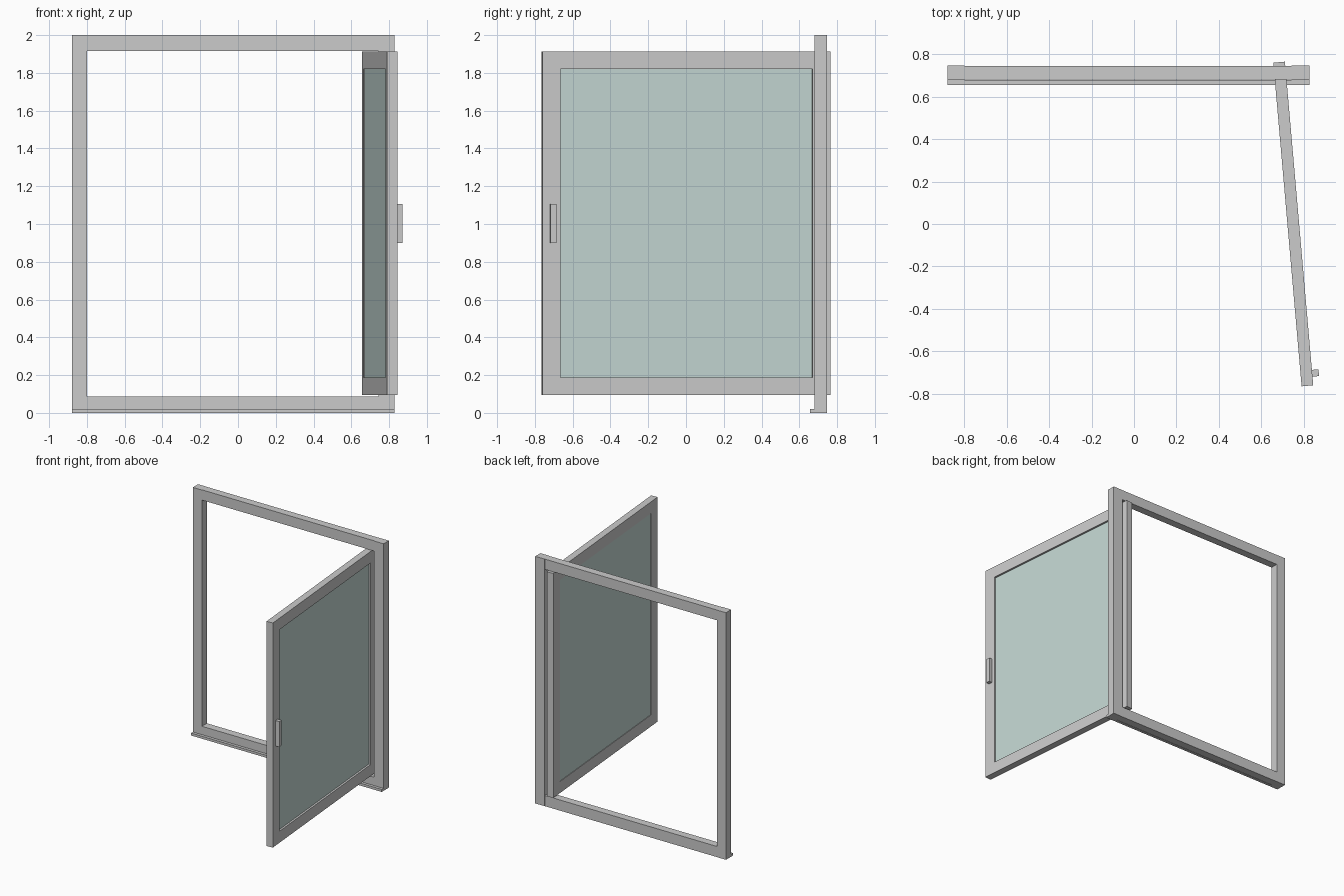
import bpy, bmesh, math
from mathutils import Matrix, Vector

if "Cube" in bpy.data.objects:
    bpy.data.objects.remove(bpy.data.objects["Cube"])


def box(name, x, y, z, parent_matrix=None, mat=None):
    """Box from (min, max) ranges, optionally placed in a rotated local frame."""
    bm = bmesh.new()
    size = [r[1] - r[0] for r in (x, y, z)]
    mid = Vector([(r[0] + r[1]) / 2 for r in (x, y, z)])
    bmesh.ops.create_cube(bm, size=1, matrix=Matrix.Translation(mid) @ Matrix.Diagonal((*size, 1)))
    me = bpy.data.meshes.new(name)
    bm.to_mesh(me)
    bm.free()
    ob = bpy.data.objects.new(name, me)
    bpy.context.collection.objects.link(ob)
    if parent_matrix:
        ob.matrix_world = parent_matrix
    if mat:
        me.materials.append(mat)
    return ob


glass = bpy.data.materials.new("glass")
glass.diffuse_color = (0.55, 0.68, 0.65, 1)
glass.use_nodes = True
glass.node_tree.nodes["Principled BSDF"].inputs["Base Color"].default_value = glass.diffuse_color

# Fixed outer frame: jambs run full height, rails sit just behind their faces
Y0, Y1 = 0.679, 0.746
box("left_jamb", (-0.88, -0.80), (Y0, Y1), (0, 2))
box("right_jamb", (0.743, 0.828), (Y0, Y1), (0, 2))
for name, z in (("frame_bottom_rail", (0, 0.086)), ("frame_top_rail", (1.917, 2))):
    box(name, (-0.80, 0.743), (Y0 + 0.003, Y1 - 0.001), z)

# Sill lip along the front foot of the frame
box("sill_lip", (-0.88, 0.828), (0.656, Y0), (0, 0.02))

# Open sash: local x = thickness, local y = from free edge to hinge
sash = Matrix.Translation((0.79, -0.765, 0)) @ Matrix.Rotation(math.radians(5), 4, 'Z')
T, L, W = 0.055, 1.531, 0.096
Z0, Z1 = 0.095, 1.913
box("sash_lock_stile", (0, T), (0, W), (Z0, Z1), sash)
box("sash_hinge_stile", (0, T), (L - W, L), (Z0, Z1), sash)
for name, z in (("sash_bottom_rail", (Z0, Z0 + W - 0.003)), ("sash_top_rail", (Z1 - W + 0.003, Z1))):
    box(name, (0, T), (W, L - W), z, sash)

# Glass pane, shallowly recessed
box("glass_pane", (0.004, T - 0.016), (W, L - W), (Z0 + W - 0.003, Z1 - W + 0.003), sash, glass)

# Pull handle on the outer face
box("handle", (T, T + 0.031), (0.041, 0.073), (0.9, 1.106), sash)
